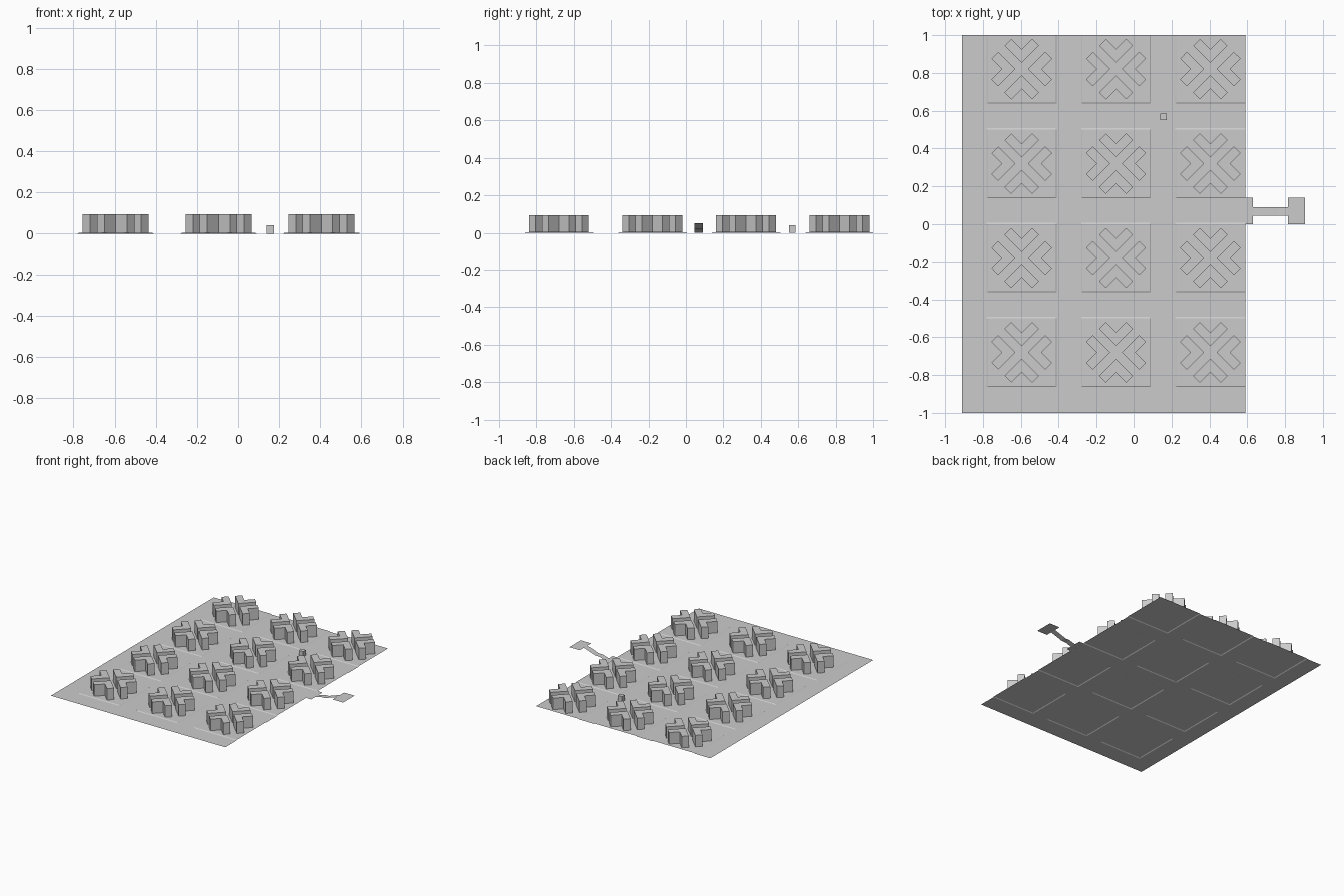
import bpy, bmesh, math
from mathutils import Matrix

if "Cube" in bpy.data.objects:
    bpy.data.objects.remove(bpy.data.objects["Cube"])

def finish(bm, name, recalc=True):
    if recalc:
        bmesh.ops.recalc_face_normals(bm, faces=bm.faces)
    me = bpy.data.meshes.new(name)
    bm.to_mesh(me)
    bm.free()
    ob = bpy.data.objects.new(name, me)
    bpy.context.collection.objects.link(ob)
    return ob

def prism(bm, outline, z0, z1):
    f = bm.faces.new([bm.verts.new((x, y, z0)) for x, y in outline])
    r = bmesh.ops.extrude_face_region(bm, geom=[f])
    vs = [g for g in r["geom"] if isinstance(g, bmesh.types.BMVert)]
    bmesh.ops.translate(bm, verts=vs, vec=(0, 0, z1 - z0))

PITCH, H, C = 0.5, 0.004, 0.006
COLS = [-0.595 + PITCH * i for i in range(3)]
ROWS = [-0.68 + PITCH * j for j in range(4)]

# street sheet with slightly raised, sloped-curb plots
def lines(start, lo, hi, n):
    out = [(lo, False)]
    for i in range(n):
        a = start + PITCH * i
        b = a + 0.37
        out += [(a, False), (a + C, True)]
        out += [(b - C, True), (b, False)] if b < hi - 0.01 else [(hi, True)]
    if out[-1][0] < hi:
        out.append((hi, False))
    return out

xs = lines(-0.78, -0.91, 0.59, 3)
ys = lines(-0.863, -1.0, 1.0, 4)
bm = bmesh.new()
grid = [[bm.verts.new((x, y, H if rx and ry else 0)) for y, ry in ys] for x, rx in xs]
for i in range(len(xs) - 1):
    for j in range(len(ys) - 1):
        bm.faces.new((grid[i][j], grid[i + 1][j], grid[i + 1][j + 1], grid[i][j + 1]))
finish(bm, "street_and_plots", False)

# tower clusters: four V-shaped blocks around each plot centre
vee = [(0, 0.033), (0.091, 0.124), (0.055, 0.16), (0, 0.105), (-0.055, 0.16), (-0.091, 0.124)]
bm = bmesh.new()
for k in range(4):
    a = k * math.pi / 2
    prism(bm, [(x * math.cos(a) - y * math.sin(a), x * math.sin(a) + y * math.cos(a))
               for x, y in vee], H, 0.093)
cluster = finish(bm, "tower_cluster")
for x in COLS:
    for y in ROWS:
        ob = cluster if (x, y) == (COLS[0], ROWS[0]) else cluster.copy()
        if ob is not cluster:
            bpy.context.collection.objects.link(ob)
        ob.location = (x, y, 0)

# street kiosk
bm = bmesh.new()
bmesh.ops.create_cube(bm, size=1, matrix=Matrix.Translation((0.157, 0.568, 0.02))
                      @ Matrix.Diagonal((0.036, 0.034, 0.04, 1)))
finish(bm, "kiosk")

# entrance apron, ramp and raised landing
def strip(name, profile, y0, y1):
    bm = bmesh.new()
    rows = [[bm.verts.new((x, y, z)) for y in (y0, y1)] for x, z in profile]
    for a, b in zip(rows, rows[1:]):
        bm.faces.new((a[0], b[0], b[1], a[1]))
    finish(bm, name, False)

strip("apron", [(0.59, 0.001), (0.63, 0.001)], 0.0, 0.14)
strip("ramp", [(0.63, 0.001), (0.68, 0.016), (0.72, 0.018), (0.765, 0.034), (0.815, 0.05)], 0.046, 0.09)
strip("landing", [(0.815, 0.05), (0.905, 0.05)], 0.0, 0.14)
